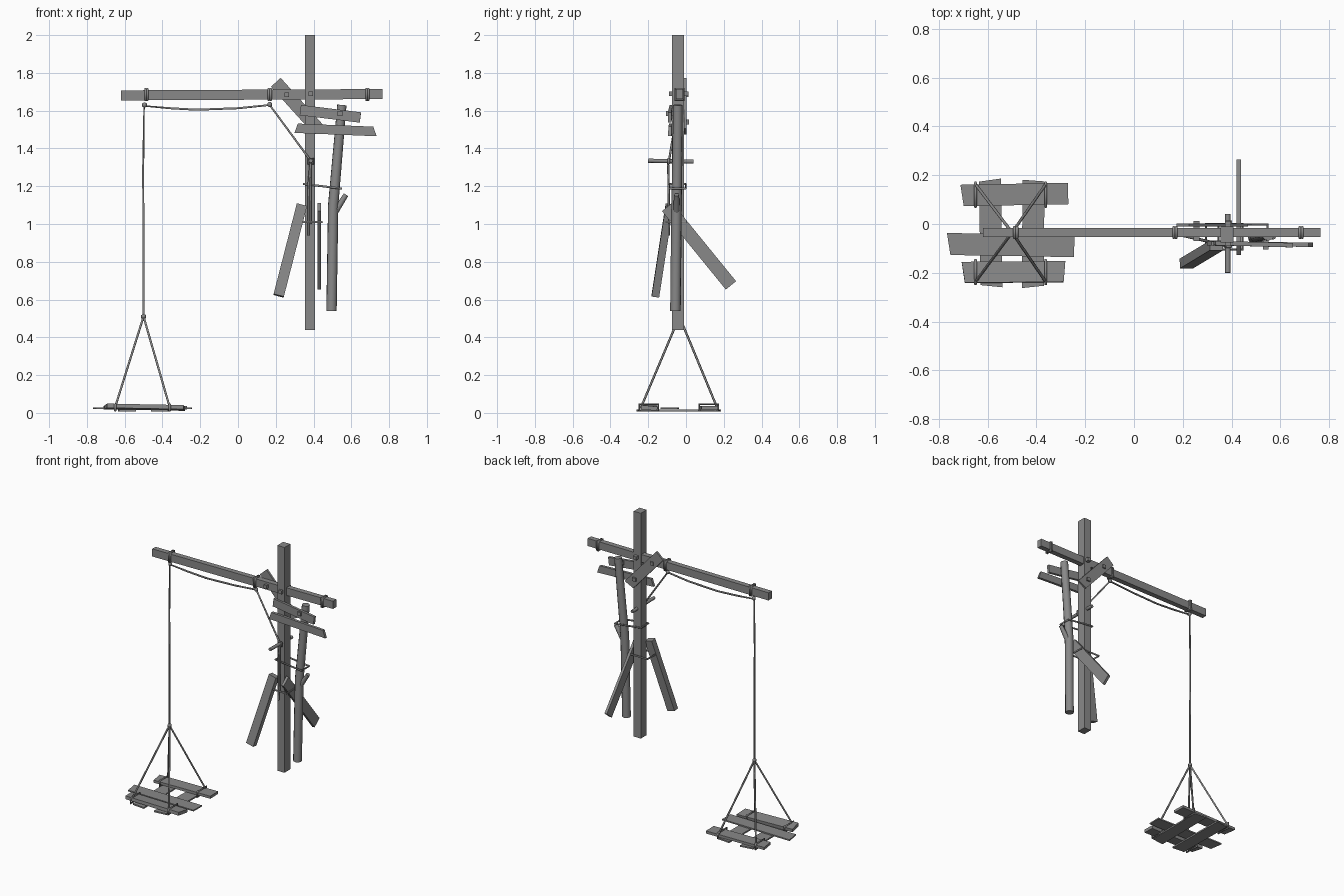
import bpy, bmesh, math
from mathutils import Vector as V

cube = bpy.data.objects.get("Cube")
if cube:
    bpy.data.objects.remove(cube, do_unlink=True)

grey = bpy.data.materials.new("weathered grey")
grey.use_nodes = True
COLOUR = (0.25, 0.25, 0.25, 1)
grey.diffuse_color = COLOUR
grey.node_tree.nodes["Principled BSDF"].inputs["Base Color"].default_value = COLOUR

FRONT, UP, LEFT = V((0, -1, 0)), V((0, 0, 1)), V((1, 0, 0))


def plank(name, start, end, width, thick, normal, skew=(0, 0), taper=1):
    """Straight board between two points; skew slants its ends."""
    a, b = V(start), V(end)
    d = (b - a).normalized()
    n = (normal - d * normal.dot(d)).normalized()
    w = n.cross(d)
    bm = bmesh.new()
    rings = []
    for p, s, k in ((a, skew[0], 1), (b, skew[1], taper)):
        rings.append([bm.verts.new(p + w * i * width * k / 2 + n * j * thick * k / 2 + d * s * i)
                      for i, j in ((-1, -1), (1, -1), (1, 1), (-1, 1))])
    for r in rings:
        bm.faces.new(r)
    for i in range(4):
        j = (i + 1) % 4
        bm.faces.new((rings[0][i], rings[0][j], rings[1][j], rings[1][i]))
    bmesh.ops.recalc_face_normals(bm, faces=bm.faces)
    me = bpy.data.meshes.new(name)
    bm.to_mesh(me)
    bm.free()
    me.materials.append(grey)
    ob = bpy.data.objects.new(name, me)
    bpy.context.collection.objects.link(ob)
    return ob


def tube(name, points, radius=0.006, closed=False, radii=None, sides=1):
    """Round rope or pole along a path, turned into a mesh."""
    cu = bpy.data.curves.new(name, "CURVE")
    cu.dimensions = "3D"
    cu.bevel_depth = radius
    cu.bevel_resolution = sides
    cu.use_fill_caps = True
    sp = cu.splines.new("POLY")
    sp.points.add(len(points) - 1)
    sp.use_cyclic_u = closed
    for i, p in enumerate(points):
        sp.points[i].co = (*p, 1)
        sp.points[i].radius = radii[i] if radii else 1
    cu.materials.append(grey)
    ob = bpy.data.objects.new(name, cu)
    bpy.context.collection.objects.link(ob)
    bpy.ops.object.select_all(action="DESELECT")
    ob.select_set(True)
    bpy.context.view_layer.objects.active = ob
    bpy.ops.object.convert(target="MESH")
    bpy.ops.object.shade_smooth_by_angle(angle=math.radians(65))
    return bpy.context.object


def wrap(name, centre, u, v, radius=0.006):
    """Rectangular rope turn around a timber."""
    c, u, v = V(centre), V(u), V(v)
    tube(name, [c + u + v, c - u + v, c - u - v, c + u - v], radius, True)


def knot(name, centre, r=0.013):
    c = V(centre)
    tube(name, [c - UP * r, c - UP * r / 2, c + UP * r / 2, c + UP * r], r, radii=[0.4, 1, 1, 0.4])


# Main timbers
plank("post", (0.381, -0.043, 0.44), (0.381, -0.043, 2.0), 0.054, 0.064, FRONT)
plank("beam", (-0.62, -0.035, 1.681), (0.765, -0.035, 1.688), 0.053, 0.036, FRONT)
plank("back_brace", (0.2, -0.004, 1.75), (0.435, -0.004, 1.49), 0.07, 0.014, FRONT, (0, 0.01))
plank("upper_board", (0.33, -0.078, 1.603), (0.648, -0.087, 1.564), 0.055, 0.018, FRONT)
plank("lower_board", (0.308, -0.08, 1.507), (0.725, -0.085, 1.49), 0.05, 0.018, FRONT, (0.008, -0.01))
plank("front_leg_brace", (0.338, -0.088, 1.1), (0.215, -0.162, 0.62), 0.056, 0.04, FRONT)
plank("rear_leg_brace", (0.43, -0.1, 1.09), (0.43, 0.238, 0.675), 0.07, 0.018, LEFT)

# Round pole with its side branch
tube("leaning_pole", [(0.55, -0.043, 1.63), (0.53, -0.045, 1.4), (0.504, -0.05, 1.1), (0.495, -0.056, 0.54)],
     0.028, radii=[0.9, 0.94, 1, 1], sides=3)
tube("pole_branch", [(0.505, -0.05, 1.05), (0.572, -0.05, 1.155)], 0.018, radii=[1, 0.75], sides=2)

# Pegs and the rope cleat
for name, x, y0, y1, z in (("brace_peg", 0.257, -0.07, 0.012, 1.685), ("beam_peg", 0.385, -0.09, 0.013, 1.69),
                           ("board_peg", 0.54, -0.105, -0.03, 1.585), ("post_peg", 0.39, -0.05, 0.015, 1.54)):
    plank(name, (x, y0, z), (x, y1, z), 0.024, 0.024, UP)
tube("cleat", [(0.385, -0.2, 1.335), (0.385, 0.04, 1.33)], 0.011, sides=2)

# Rope turns on the beam
for x in (-0.485, 0.168, 0.685):
    for off in (-0.005, 0.005):
        wrap("beam_lashing", (x + off, -0.035, 1.685), (0, 0.023, 0), (0, 0, 0.031))

# Lashings on the post
wrap("pole_lashing", (0.447, -0.044, 1.2), (0.1, 0, -0.012), (0, 0.042, 0))
wrap("brace_lashing", (0.37, -0.052, 1.01), (0.075, 0, 0), (0, 0.052, 0))

# Hoisting rope over the beam and down to the cleat
tube("hoist_rope", [(-0.5, -0.035, 0.51), (-0.502, -0.035, 1.3), (-0.497, -0.035, 1.625), (-0.36, -0.035, 1.613),
                    (-0.22, -0.035, 1.605), (0, -0.035, 1.613), (0.168, -0.04, 1.63), (0.385, -0.09, 1.335)])
for i, (x, low) in enumerate(((0.373, 0.94), (0.382, 1.0))):
    tube("rope_tail", [(0.385, -0.095, 1.335), (x, -0.092, 1.2), (x, -0.09, low)])
wrap("cleat_turn", (0.385, -0.092, 1.333), (0.014, 0, 0), (0, 0, 0.014))
for p in ((-0.5, -0.035, 0.51), (-0.495, -0.035, 1.63), (0.168, -0.04, 1.632)):
    knot("rope_knot", p)

# Pallet: two lower slats with three planks across
plank("lower_slat_right", (-0.585, -0.255, 0.012), (-0.59, 0.18, 0.012), 0.09, 0.01, UP, (0.005, -0.006))
plank("lower_slat_left", (-0.415, -0.258, 0.012), (-0.412, 0.178, 0.012), 0.09, 0.01, UP, (-0.005, 0.003))
plank("pallet_plank_back", (-0.705, 0.117, 0.028), (-0.27, 0.125, 0.028), 0.088, 0.018, UP, (-0.006, 0))
plank("pallet_plank_middle", (-0.76, -0.082, 0.025), (-0.245, -0.091, 0.025), 0.09, 0.009, UP, (-0.008, 0))
plank("pallet_plank_front", (-0.7, -0.199, 0.034), (-0.285, -0.195, 0.026), 0.086, 0.022,
      V((0, 0.1, 1)), (-0.006, 0.004))

# Sling ropes tied around the outer planks
for x in (-0.65, -0.362):
    for y, plank_y in ((0.163, 0.12), (-0.237, -0.197)):
        tube("sling_rope", [(-0.5, -0.035, 0.51), (x, y, 0.032)])
        wrap("sling_turn", (x, plank_y, 0.028), (0, 0.05, 0), (0, 0, 0.018))
